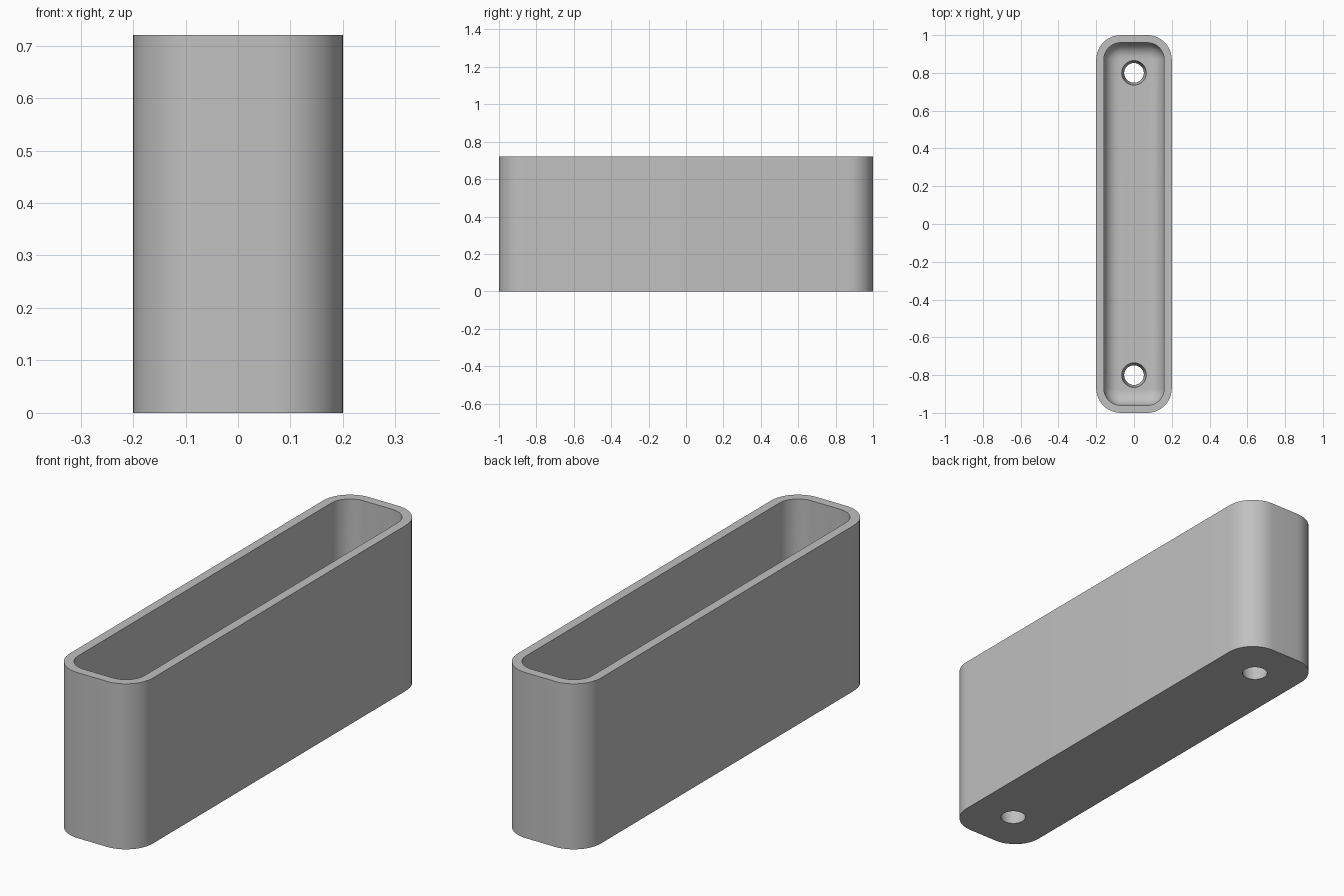
import bpy, bmesh
from math import sin, cos, pi

cube = bpy.data.objects.get("Cube")
if cube:
    bpy.data.objects.remove(cube, do_unlink=True)

HALF_X, HALF_Y, HEIGHT = 0.2, 1.0, 0.72
CORNER, WALL, FLOOR, FILLET = 0.13, 0.04, 0.08, 0.08
HOLE_Y = 0.8
SEGS = 12

grey = bpy.data.materials.new("plain grey")
grey.use_nodes = True
colour = (0.53, 0.53, 0.53, 1)
grey.diffuse_color = colour
grey.node_tree.nodes["Principled BSDF"].inputs["Base Color"].default_value = colour


def rounded_ring(bm, inset, z):
    """Rounded rectangle of vertices, inset from the outer outline."""
    r = CORNER - inset
    ring = []
    for k, (sx, sy) in enumerate([(1, 1), (-1, 1), (-1, -1), (1, -1)]):
        for i in range(SEGS + 1):
            a = (k + i / SEGS) * pi / 2
            ring.append(bm.verts.new((sx * (HALF_X - CORNER) + r * cos(a),
                                      sy * (HALF_Y - CORNER) + r * sin(a), z)))
    return ring


def finish(bm, name):
    bmesh.ops.recalc_face_normals(bm, faces=bm.faces)
    mesh = bpy.data.meshes.new(name)
    bm.to_mesh(mesh)
    bm.free()
    mesh.materials.append(grey)
    obj = bpy.data.objects.new(name, mesh)
    bpy.context.collection.objects.link(obj)
    return obj


def loft(bm, rings):
    for a, b in zip(rings, rings[1:]):
        for i in range(len(a)):
            j = (i + 1) % len(a)
            bm.faces.new((a[i], a[j], b[j], b[i]))
    bm.faces.new(rings[0])
    bm.faces.new(rings[-1])


# Open trough: outer wall, rim, inner wall and rounded transition to the floor
sections = [(0, 0), (0, HEIGHT), (WALL, HEIGHT)]
for i in range(SEGS + 1):
    a = i / SEGS * pi / 2
    sections.append((WALL + FILLET * (1 - cos(a)), FLOOR + FILLET * (1 - sin(a))))
bm = bmesh.new()
loft(bm, [rounded_ring(bm, inset, z) for inset, z in sections])
trough = finish(bm, "trough")

# Screw holes, slightly wider at the floor than underneath
bm = bmesh.new()
for y in (-HOLE_Y, HOLE_Y):
    rings = []
    for r, z in [(0.052, -0.05), (0.052, 0.0), (0.065, FLOOR), (0.065, FLOOR + 0.05)]:
        rings.append([bm.verts.new((r * cos(i * pi / 24), y + r * sin(i * pi / 24), z))
                      for i in range(48)])
    loft(bm, rings)
cutter = finish(bm, "hole_cutter")
cutter.hide_render = True

cut = trough.modifiers.new("screw holes", 'BOOLEAN')
cut.operation = 'DIFFERENCE'
cut.solver = 'EXACT'
cut.object = cutter
bpy.ops.object.select_all(action='DESELECT')
trough.select_set(True)
bpy.context.view_layer.objects.active = trough
bpy.ops.object.modifier_apply(modifier=cut.name)
bpy.data.objects.remove(cutter, do_unlink=True)
bpy.ops.object.shade_smooth_by_angle(angle=pi / 6)
